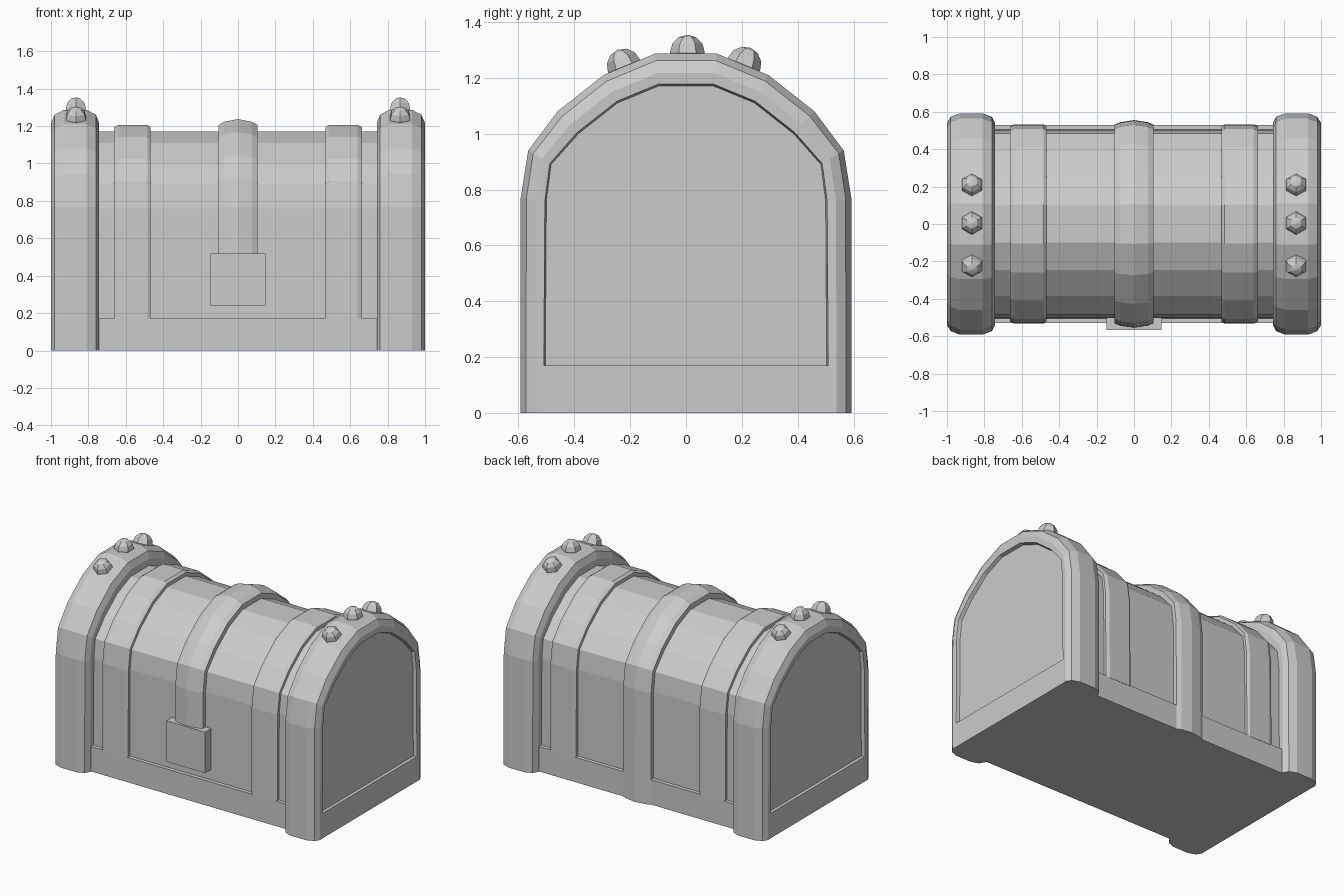
import bpy, bmesh, math
from mathutils import Matrix, Vector

if "Cube" in bpy.data.objects:
    bpy.data.objects.remove(bpy.data.objects["Cube"])

# Half arches (y, z) from the foot up: wooden body and outermost metal band
INNER = [(.505, 0), (.50, .76), (.483, .89), (.385, 1.0), (.245, 1.11), (.10, 1.17)]
OUTER = [(.592, 0), (.592, .77), (.565, .94), (.46, 1.08), (.295, 1.21), (.11, 1.287)]


def arch(t, front_z=0, back_z=0):
    """Arch from front foot over the top to the back foot; t=0 body, t=1 outermost."""
    half = [Vector(a).lerp(Vector(b), t) for a, b in zip(INNER, OUTER)]
    pts = [(-p.x, p.y) for p in half] + [(p.x, p.y) for p in reversed(half)]
    pts[0] = (pts[0][0], front_z)
    pts[-1] = (pts[-1][0], back_z)
    return pts


def finish(name, bm):
    bmesh.ops.recalc_face_normals(bm, faces=bm.faces)
    me = bpy.data.meshes.new(name)
    bm.to_mesh(me)
    bm.free()
    ob = bpy.data.objects.new(name, me)
    bpy.context.collection.objects.link(ob)
    return ob


def band(name, section, front_z=0, back_z=0):
    """Sweep a closed section of (x, t) points along the arch."""
    bm = bmesh.new()
    lines = [[bm.verts.new((x, y, z)) for y, z in arch(t, front_z, back_z)]
             for x, t in section]
    for a, b in zip(lines, lines[1:] + lines[:1]):
        for i in range(len(a) - 1):
            bm.faces.new((a[i], a[i + 1], b[i + 1], b[i]))
    bm.faces.new([l[0] for l in lines])
    bm.faces.new([l[-1] for l in lines])
    return finish(name, bm)


def box(name, lo, hi):
    lo, hi = Vector(lo), Vector(hi)
    bm = bmesh.new()
    bmesh.ops.create_cube(bm, size=1, matrix=Matrix.Translation((lo + hi) / 2)
                          @ Matrix.Diagonal((*(hi - lo), 1)))
    return finish(name, bm)


# Arched body and base plinth
bm = bmesh.new()
rings = [[bm.verts.new((x, y, z)) for y, z in arch(0, .01, .01)] for x in (-.975, .975)]
n = len(rings[0])
for i in range(n):
    j = (i + 1) % n
    bm.faces.new((rings[0][i], rings[0][j], rings[1][j], rings[1][i]))
for r in rings:
    bm.faces.new(r)
finish("body", bm)
box("base", (-.998, -.53, 0), (.998, .53, .17))

# Mirrored end rims, straps and rivets
RIM = [(.96, -.02), (.998, .06), (1, .4), (.98, .78), (.93, 1), (.81, 1),
       (.76, .78), (.742, .4), (.742, -.02)]
STRAP = [(.467, -.02), (.467, .2), (.485, .31), (.64, .31), (.663, .2), (.663, -.02)]
for side, s in (("left", -1), ("right", 1)):
    band(side + "_rim", [(s * x, t) for x, t in RIM])
    band(side + "_strap", [(s * x, t) for x, t in STRAP], .165, .165)
    for k, (y, z, tilt) in enumerate([(-.222, 1.243, 22), (.005, 1.292, 0), (.208, 1.25, -22)]):
        bm = bmesh.new()
        bmesh.ops.create_uvsphere(bm, u_segments=6, v_segments=6, radius=.062,
                                  matrix=Matrix.Translation((s * .867, y, z))
                                  @ Matrix.Rotation(math.radians(tilt), 4, 'X'))
        finish(f"{side}_rivet_{k + 1}", bm)

# Centre strap (short at the front, full length at the back) and lock
band("centre_strap", [(-.105, -.02), (-.105, .3), (-.075, .45), (0, .58),
                      (.075, .45), (.105, .3), (.105, -.02)], .45, 0)
box("lock", (-.147, -.566, .24), (.147, -.49, .52))
